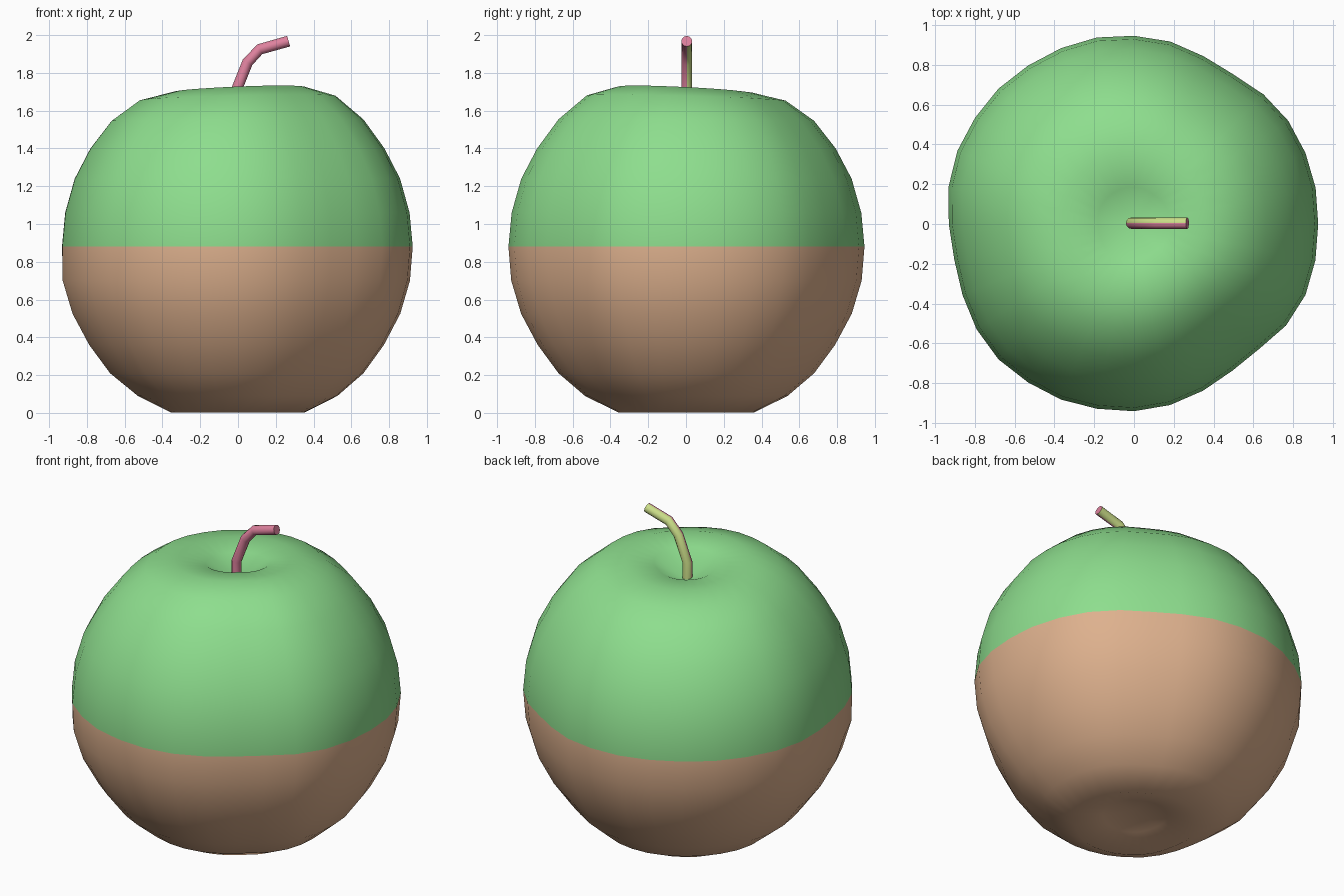
import bpy, bmesh, math
from mathutils import Vector

if "Cube" in bpy.data.objects:
    bpy.data.objects.remove(bpy.data.objects["Cube"])


def material(name, rgb):
    m = bpy.data.materials.new(name)
    m.diffuse_color = (*rgb, 1)
    m.use_nodes = True
    m.node_tree.nodes["Principled BSDF"].inputs["Base Color"].default_value = m.diffuse_color
    return m


def finish(name, bm, mats, angle):
    bmesh.ops.recalc_face_normals(bm, faces=bm.faces)
    me = bpy.data.meshes.new(name)
    bm.to_mesh(me)
    bm.free()
    ob = bpy.data.objects.new(name, me)
    bpy.context.collection.objects.link(ob)
    for m in mats:
        me.materials.append(m)
    bpy.ops.object.select_all(action='DESELECT')
    ob.select_set(True)
    bpy.context.view_layer.objects.active = ob
    bpy.ops.object.shade_smooth_by_angle(angle=math.radians(angle))
    return ob


def bridge(bm, a, b, rule):
    n = len(a)
    for i in range(n):
        j = (i + 1) % n
        f = bm.faces.new((a[i], a[j], b[j], b[i]))
        f.material_index = rule(i)


green = material("leaf green", (0.27, 0.73, 0.27))
brown = material("warm tan", (0.73, 0.44, 0.27))
pink = material("rose pink", (0.73, 0.22, 0.34))
lime = material("pale lime", (0.60, 0.73, 0.25))

# apple body: lathe profile (radius, height) with a dimple at both poles
profile = [(.184, .05), (.36, .003), (.535, .09), (.675, .21), (.785, .36),
           (.873, .525), (.925, .70), (.94, .88), (.923, 1.06), (.872, 1.24),
           (.788, 1.40), (.675, 1.55), (.525, 1.667), (.36, 1.71), (.184, 1.69)]
# uneven outline seen from above, one radius per segment
outline = [.925, .93, .932, .932, .92, .902, .912, .934, .945, .955, .956,
           .957, .962, .960, .96, .95, .93, .92, .932, .951, .962, .957,
           .955, .946, .94, .927, .906, .887, .888, .918, .932, .929]
bm = bmesh.new()
n = len(outline)
rings = []
for r, z in profile:
    ring = []
    for i, o in enumerate(outline):
        t = 2 * math.pi * i / n
        # the left side is fuller below the middle
        full = 0.015 * max(0, math.cos(t - math.pi * 1.06)) ** 4 if 0.1 < z < 0.8 else 0
        rr = r * (o / .94 + full)
        # the shoulder rises toward the front right
        lift = 0.022 * max(0, (z - 1.5) / 0.2) * math.cos(t + math.radians(50))
        ring.append(bm.verts.new((rr * math.cos(t), rr * math.sin(t), z + lift)))
    rings.append(ring)
for k in range(len(rings) - 1):
    bridge(bm, rings[k], rings[k + 1], lambda i, k=k: 1 if k < 7 else 0)
for ring, z, mi in ((rings[0], .09, 1), (rings[-1], 1.585, 0)):
    pole = bm.verts.new((0, 0, z))
    for i in range(n):
        bm.faces.new((ring[i], ring[(i + 1) % n], pole)).material_index = mi
finish("apple_body", bm, [green, brown], 80)

# stem: bent tube, pink on the front half and lime on the back half
path = [(-.012, 1.53), (-.012, 1.70), (.05, 1.855), (.115, 1.925), (.268, 1.968)]
pts = [Vector((x, .004, z)) for x, z in path]
bm = bmesh.new()
sides = 12
radius = .029
rings = []
for k, p in enumerate(pts):
    d = (pts[min(k + 1, len(pts) - 1)] - pts[max(k - 1, 0)]).normalized()
    up = Vector((-d.z, 0, d.x))
    rings.append([bm.verts.new(p + radius * (math.cos(a) * up + math.sin(a) * Vector((0, 1, 0))))
                  for a in (2 * math.pi * i / sides for i in range(sides))])
for a, b in zip(rings, rings[1:]):
    bridge(bm, a, b, lambda i: 1 if i < sides // 2 else 0)
for ring in (rings[0], rings[-1]):
    bm.faces.new(ring).material_index = 0
finish("stem", bm, [pink, lime], 50)
